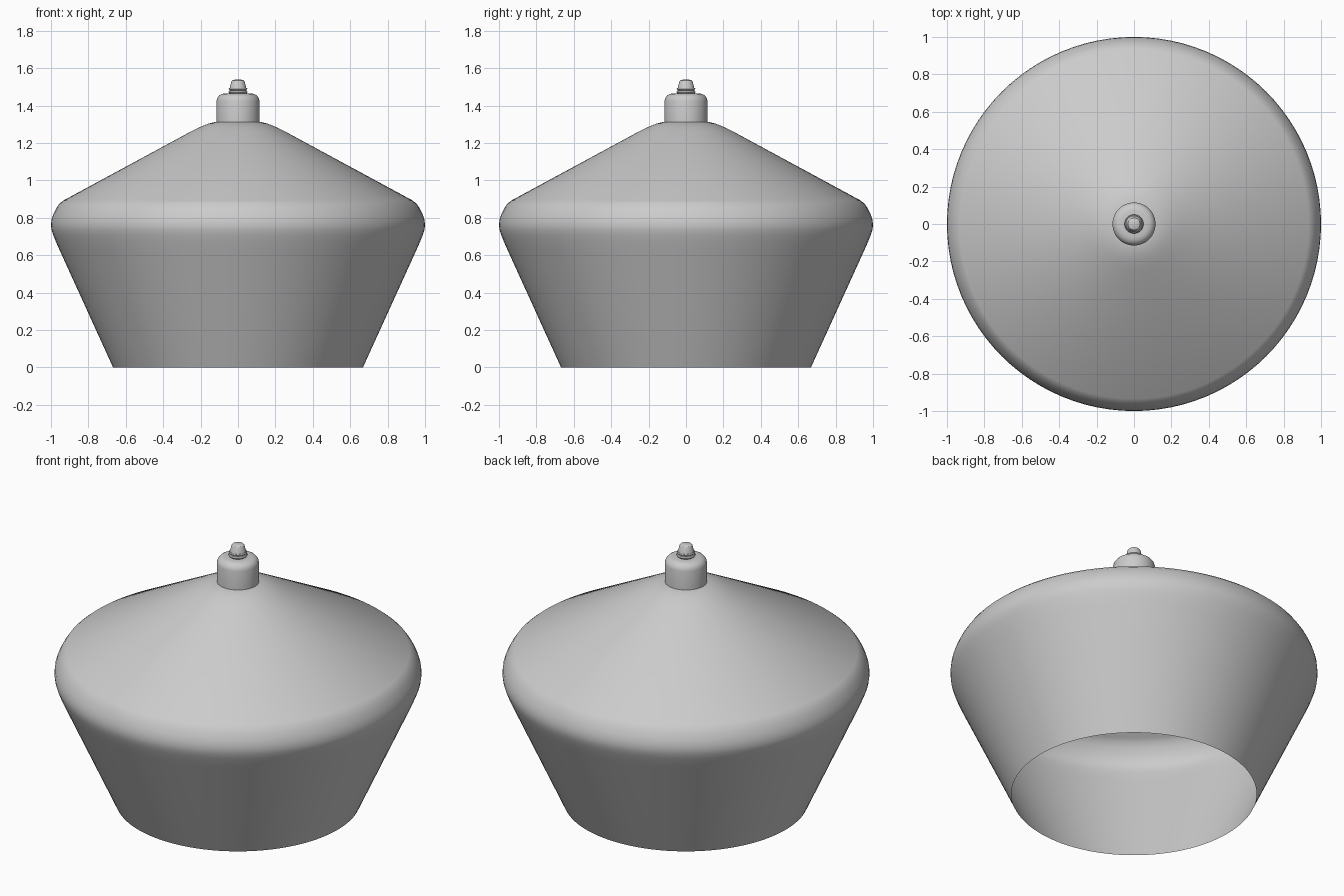
import bpy, bmesh, math

if "Cube" in bpy.data.objects:
    bpy.data.objects.remove(bpy.data.objects["Cube"])

grey = bpy.data.materials.new("light_grey")
grey.diffuse_color = (0.6, 0.6, 0.6, 1)
grey.use_nodes = True
grey.node_tree.nodes["Principled BSDF"].inputs["Base Color"].default_value = grey.diffuse_color


def lathe(name, profile, sides, angle=30):
    """Revolve an (r, z) profile about z; r = 0 closes to a pole."""
    bm = bmesh.new()
    rings = []
    for r, z in profile:
        if r == 0:
            rings.append([bm.verts.new((0, 0, z))] * sides)
        else:
            rings.append([bm.verts.new((r * math.cos(2 * math.pi * i / sides),
                                        r * math.sin(2 * math.pi * i / sides), z))
                          for i in range(sides)])
    for a, b in zip(rings, rings[1:]):
        for i in range(sides):
            j = (i + 1) % sides
            quad = list(dict.fromkeys((a[i], a[j], b[j], b[i])))
            bm.faces.new(quad)
    mesh = bpy.data.meshes.new(name)
    bm.to_mesh(mesh)
    bm.free()
    mesh.materials.append(grey)
    ob = bpy.data.objects.new(name, mesh)
    bpy.context.collection.objects.link(ob)
    bpy.ops.object.select_all(action='DESELECT')
    ob.select_set(True)
    bpy.context.view_layer.objects.active = ob
    bpy.ops.object.shade_smooth_by_angle(angle=math.radians(angle))
    return ob


# Open thin shade: tapered wall, rounded shoulder, conical roof
lathe("lamp_shade", [
    (0.668, 0), (0.955, 0.63), (0.972, 0.668), (0.987, 0.705), (0.997, 0.735),
    (1.0, 0.76), (0.997, 0.79), (0.987, 0.82), (0.972, 0.85), (0.955, 0.875),
    (0.935, 0.892), (0.255, 1.26), (0.225, 1.275), (0.195, 1.289),
    (0.16, 1.303), (0.12, 1.313), (0.06, 1.317), (0, 1.318)], 96, 18)

# Socket cap with rounded top edge
lathe("socket_cap", [
    (0.115, 1.305), (0.115, 1.425), (0.111, 1.441), (0.101, 1.454),
    (0.087, 1.462), (0.07, 1.465), (0, 1.465)], 64)

# Ring and tapered cable grip
lathe("cable_ring", [
    (0.038, 1.46), (0.047, 1.466), (0.051, 1.473), (0.047, 1.48),
    (0.042, 1.482), (0.048, 1.486), (0.05, 1.49), (0.046, 1.495), (0, 1.495)], 40)
lathe("cable_grip", [
    (0.045, 1.49), (0.036, 1.527), (0.032, 1.534), (0.025, 1.538), (0, 1.539)], 40)
